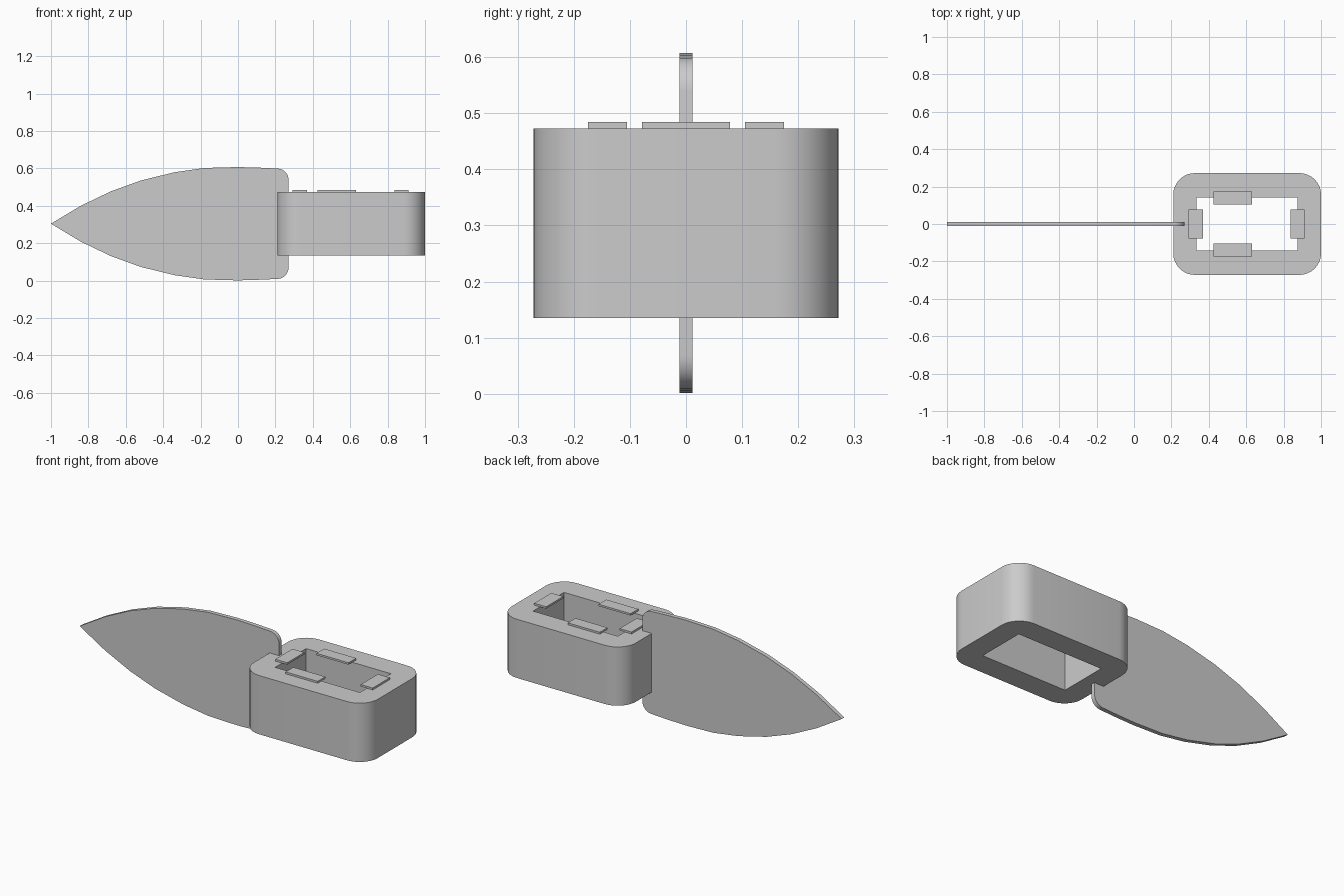
import bpy, bmesh, math

cube = bpy.data.objects.get("Cube")
if cube:
    bpy.data.objects.remove(cube, do_unlink=True)

grey = bpy.data.materials.new("light_grey")
grey.use_nodes = True
grey.diffuse_color = (0.6, 0.6, 0.6, 1)
grey.node_tree.nodes["Principled BSDF"].inputs["Base Color"].default_value = grey.diffuse_color


def arc(cx, cy, r, start, end, steps=8):
    """Points along a circular arc, angles in degrees."""
    angles = [math.radians(start + (end - start) * i / steps) for i in range(steps + 1)]
    return [(cx + r * math.cos(a), cy + r * math.sin(a)) for a in angles]


def finish(name, bm):
    bmesh.ops.recalc_face_normals(bm, faces=bm.faces)
    mesh = bpy.data.meshes.new(name)
    bm.to_mesh(mesh)
    bm.free()
    mesh.materials.append(grey)
    obj = bpy.data.objects.new(name, mesh)
    bpy.context.collection.objects.link(obj)
    bpy.ops.object.select_all(action="DESELECT")
    obj.select_set(True)
    bpy.context.view_layer.objects.active = obj
    bpy.ops.object.shade_smooth_by_angle(angle=math.radians(30))
    return obj


def prism(name, points, depth):
    """Extrude a closed 3D outline along a depth vector."""
    bm = bmesh.new()
    face = bm.faces.new([bm.verts.new(p) for p in points])
    moved = bmesh.ops.extrude_face_region(bm, geom=[face])["geom"]
    bmesh.ops.translate(bm, vec=depth, verts=[v for v in moved if isinstance(v, bmesh.types.BMVert)])
    return finish(name, bm)


# Blade: curved half profile with a rounded shoulder, mirrored about its middle
MID, HALF_THICK = 0.304, 0.012
edge = [(-1, 0), (-0.84, 0.096), (-0.68, 0.173), (-0.52, 0.231), (-0.34, 0.275),
        (-0.18, 0.298), (0, 0.303), (0.13, 0.299)]
edge += arc(0.21, 0.235, 0.06, 83, 0)
outline = edge + [(x, -h) for x, h in reversed(edge[1:])]
prism("blade", [(x, -HALF_THICK, MID + h) for x, h in outline], (0, 2 * HALF_THICK, 0))

# Handle frame: rounded block with a rectangular opening right through it
CX, HX, HY, R = 0.605, 0.395, 0.272, 0.115
BOTTOM, TOP = 0.135, 0.473
OPEN_X, OPEN_Y = 0.27, 0.141
bm = bmesh.new()
corners = [(1, 1), (-1, 1), (-1, -1), (1, -1)]
rings = []
for z in (BOTTOM, TOP):
    outer = [[bm.verts.new((x, y, z)) for x, y in
              arc(CX + sx * (HX - R), sy * (HY - R), R, 90 * i, 90 * i + 90)]
             for i, (sx, sy) in enumerate(corners)]
    inner = [bm.verts.new((CX + sx * OPEN_X, sy * OPEN_Y, z)) for sx, sy in corners]
    for i in range(4):
        j = (i + 1) % 4
        bm.faces.new(outer[i] + [inner[i]])
        bm.faces.new((outer[i][-1], outer[j][0], inner[j], inner[i]))
    rings.append((sum(outer, []), inner))
for low, high in zip(*rings):
    for i in range(len(low)):
        j = (i + 1) % len(low)
        bm.faces.new((low[i], low[j], high[j], high[i]))
finish("handle_frame", bm)


# Thin tabs around the opening, overhanging its rim
def tab(name, x, y, half_x, half_y):
    points = [(x + sx * half_x, y + sy * half_y, TOP) for sx, sy in corners]
    prism(name, points, (0, 0, 0.011))


for name, side in (("left", 1), ("right", -1)):
    tab(name + "_end_tab", 0.602 + side * 0.272, 0, 0.038, 0.078)
for name, side in (("back", 1), ("front", -1)):
    tab(name + "_side_tab", 0.528, side * 0.14, 0.102, 0.035)
